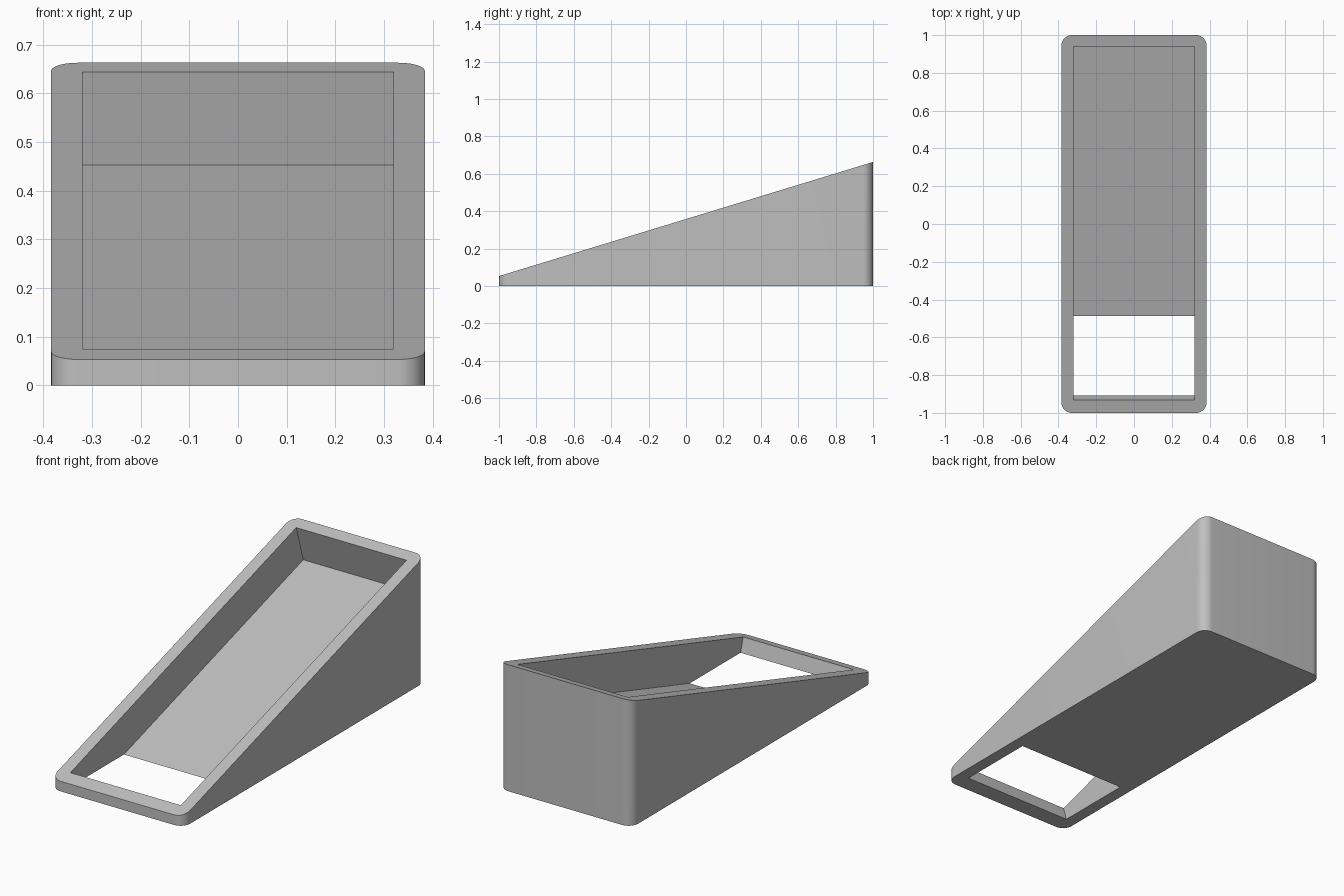
import bpy
import bmesh
from math import sin, cos, pi, radians
from mathutils import Vector

cube = bpy.data.objects.get("Cube")
if cube:
    bpy.data.objects.remove(cube, do_unlink=True)

HALF_X, HALF_Y, RADIUS = 0.384, 1.0, 0.055
LOW, HIGH = 0.053, 0.663
SLOPE = (HIGH - LOW) / (2 * HALF_Y)
DEPTH = 0.2
STEPS = 12


def slope_z(y):
    return LOW + (y + HALF_Y) * SLOPE


def prism(name, bottom, top):
    """Closed solid between two matching loops of points."""
    bm = bmesh.new()
    a = [bm.verts.new(p) for p in bottom]
    b = [bm.verts.new(p) for p in top]
    bm.faces.new(a)
    bm.faces.new(b)
    for i in range(len(a)):
        j = (i + 1) % len(a)
        bm.faces.new((a[i], a[j], b[j], b[i]))
    bmesh.ops.recalc_face_normals(bm, faces=bm.faces)
    mesh = bpy.data.meshes.new(name)
    bm.to_mesh(mesh)
    bm.free()
    obj = bpy.data.objects.new(name, mesh)
    bpy.context.collection.objects.link(obj)
    return obj


# Wedge body: rounded rectangle with a sloping top
outline = []
for q, (sx, sy) in enumerate([(1, 1), (-1, 1), (-1, -1), (1, -1)]):
    for i in range(STEPS + 1):
        a = (q + i / STEPS) * pi / 2
        outline.append((sx * (HALF_X - RADIUS) + RADIUS * cos(a),
                        sy * (HALF_Y - RADIUS) + RADIUS * sin(a)))
body = prism("wedge_body",
             [(x, y, 0) for x, y in outline],
             [(x, y, slope_z(y)) for x, y in outline])

# Pocket cutter: a box square to the slope, breaking through the low end
normal = Vector((0, -SLOPE, 1)).normalized()
rim = [Vector((x, y, slope_z(y)))
       for x, y in [(-0.32, -0.931), (0.32, -0.931), (0.32, 0.939), (-0.32, 0.939)]]
cutter = prism("pocket_cutter",
               [p - normal * DEPTH for p in rim],
               [p + normal * DEPTH for p in rim])
cutter.hide_render = True

# Cut the pocket, then discard the cutter
bpy.ops.object.select_all(action="DESELECT")
bpy.context.view_layer.objects.active = body
body.select_set(True)
cut = body.modifiers.new("pocket", "BOOLEAN")
cut.operation = "DIFFERENCE"
cut.solver = "EXACT"
cut.object = cutter
bpy.ops.object.modifier_apply(modifier=cut.name)
bpy.data.objects.remove(cutter, do_unlink=True)
bpy.ops.object.shade_smooth_by_angle(angle=radians(30))

# Plain grey finish
grey = bpy.data.materials.new("light_grey")
grey.use_nodes = True
colour = (0.52, 0.52, 0.52, 1)
grey.diffuse_color = colour
grey.node_tree.nodes["Principled BSDF"].inputs["Base Color"].default_value = colour
body.data.materials.clear()
body.data.materials.append(grey)
